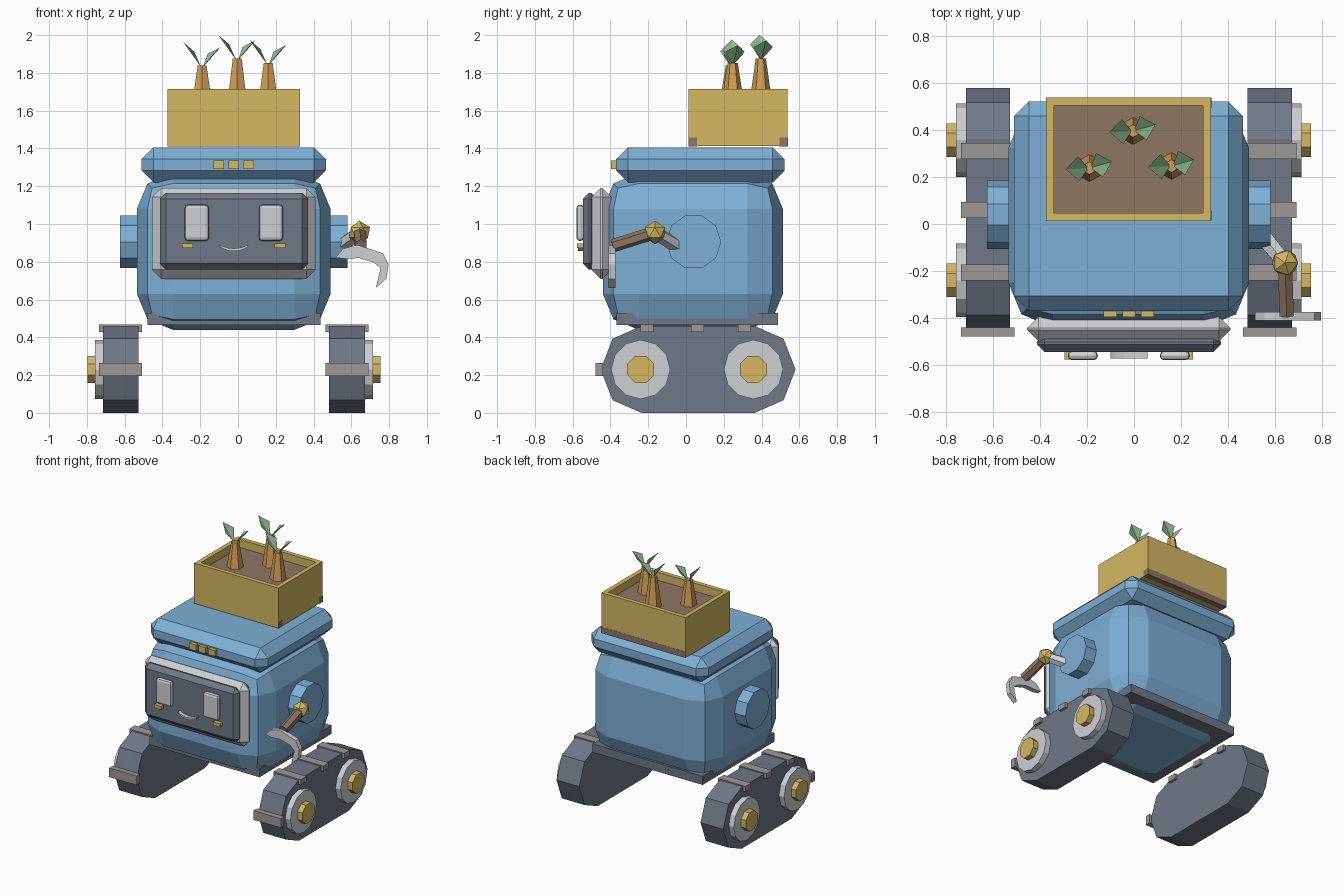
import bpy, bmesh, math
from mathutils import Vector, Matrix

if "Cube" in bpy.data.objects:
    bpy.data.objects.remove(bpy.data.objects["Cube"])


def mat(name, r, g, b):
    def lin(c):
        c /= 255
        return c / 12.92 if c <= 0.04045 else ((c + 0.055) / 1.055) ** 2.4
    m = bpy.data.materials.new(name)
    m.diffuse_color = (lin(r), lin(g), lin(b), 1)
    m.use_nodes = True
    m.node_tree.nodes["Principled BSDF"].inputs["Base Color"].default_value = m.diffuse_color
    return m


BLUE = mat("body blue", 126, 176, 214)
GOLD = mat("warm gold", 211, 184, 98)
DARK = mat("slate grey", 110, 120, 134)
SILVER = mat("light silver", 206, 209, 213)
BROWN = mat("soil brown", 143, 118, 97)
PAD = mat("warm grey", 158, 153, 149)
ORANGE = mat("carrot orange", 212, 160, 88)
GREEN = mat("leaf green", 145, 192, 145)
CX = -0.022  # centre plane of the robot


def finish(name, bm, *mats):
    bmesh.ops.recalc_face_normals(bm, faces=bm.faces)
    me = bpy.data.meshes.new(name)
    bm.to_mesh(me)
    bm.free()
    for m in mats:
        me.materials.append(m)
    ob = bpy.data.objects.new(name, me)
    bpy.context.collection.objects.link(ob)
    return ob


def box_bm(x, y, z, bevel=0, seg=1):
    bm = bmesh.new()
    bmesh.ops.create_cube(bm, size=1)
    for v in bm.verts:
        v.co = [(a + b) / 2 + c * (b - a) for (a, b), c in zip((x, y, z), v.co)]
    if bevel:
        bmesh.ops.bevel(bm, geom=bm.edges[:], offset=bevel, segments=seg,
                        profile=0.5, affect='EDGES')
    return bm


def box(name, x, y, z, m, bevel=0, seg=1):
    return finish(name, box_bm(x, y, z, bevel, seg), m)


def prism(name, pts, axis, lo, hi, m):
    """Extrude a 2D outline along 'x' (points are y,z) or 'y' (points are x,z)."""
    bm = bmesh.new()
    rings = []
    for t in (lo, hi):
        rings.append([bm.verts.new((t, u, v) if axis == 'x' else (u, t, v)) for u, v in pts])
    n = len(pts)
    bm.faces.new(rings[0])
    bm.faces.new(rings[1])
    for i in range(n):
        j = (i + 1) % n
        bm.faces.new((rings[0][i], rings[0][j], rings[1][j], rings[1][i]))
    return finish(name, bm, m)


def ngon(cy, cz, r, n, turn=0.0):
    return [(cy + r * math.cos(turn + math.tau * i / n),
             cz + r * math.sin(turn + math.tau * i / n)) for i in range(n)]


def rod(name, p, q, r1, r2, n, m):
    p, q = Vector(p), Vector(q)
    bm = bmesh.new()
    mx = Matrix.Translation((p + q) / 2) @ (q - p).to_track_quat('Z', 'Y').to_matrix().to_4x4()
    bmesh.ops.create_cone(bm, cap_ends=True, segments=n, radius1=r1, radius2=r2,
                          depth=(q - p).length, matrix=mx)
    return finish(name, bm, m)


# Body, base plate and lid
box("body", (-0.535, 0.49), (-0.44, 0.513), (0.44, 1.27), BLUE, 0.19, 2)
box("base_plate", (-0.48, 0.436), (-0.367, 0.488), (0.465, 0.53), DARK)
box("lid", (-0.51, 0.465), (-0.37, 0.522), (1.22, 1.406), BLUE, 0.063)
for i in (-1, 0, 1):
    x = CX + 0.079 * i
    box("lid_button", (x - 0.028, x + 0.028), (-0.397, -0.34), (1.29, 1.335), GOLD)

# Face: frame, screen, eyes, cheeks and smile
box("face_frame", (-0.455, 0.41), (-0.5, -0.395), (0.71, 1.19), SILVER, 0.048)
box("face_screen", (-0.413, 0.37), (-0.545, -0.47), (0.758, 1.165), DARK, 0.032)
for s in (-1, 1):
    x = CX + 0.196 * s
    box("eye", (x - 0.064, x + 0.064), (-0.58, -0.54), (0.91, 1.102), SILVER, 0.018, 2)
    x = CX + 0.245 * s
    box("cheek", (x - 0.029, x + 0.029), (-0.576, -0.54), (0.872, 0.897), GOLD)
arc = [i / 4 for i in range(-4, 5)]
smile = [(CX + 0.079 * t, 0.871 + 0.02 * t * t) for t in arc]
smile += [(CX + 0.07 * t, 0.856 + 0.02 * t * t) for t in reversed(arc)]
prism("smile", smile, 'y', -0.573, -0.54, SILVER)

# Shoulder discs and track units on both sides
for s in (-1, 1):
    def span(a, b):
        return sorted((CX + s * a, CX + s * b))
    prism("shoulder_disc", ngon(0.04, 0.905, 0.146, 10), 'x', *span(0.45, 0.603), BLUE)
    belt = []
    for cy, start in ((0.363, -90), (-0.235, 90)):
        for k in range(5):
            a = math.radians(start + 45 * k)
            belt.append((cy + 0.217 * math.cos(a), 0.23 + 0.23 * math.sin(a)))
    prism("track_belt", belt, 'x', *span(0.505, 0.694), DARK)
    for cy in (-0.24, 0.357):
        prism("wheel", ngon(cy, 0.23, 0.157, 12), 'x', *span(0.68, 0.736), SILVER)
        prism("wheel_hub", ngon(cy, 0.23, 0.077, 8, math.pi / 8), 'x', *span(0.72, 0.776), GOLD)
    for y in (-0.207, 0.06, 0.31):
        box("track_pad", span(0.486, 0.714), (y - 0.034, y + 0.034), (0.427, 0.467), PAD)
    box("track_pad_front", span(0.486, 0.714), (-0.48, -0.44), (0.196, 0.265), PAD)

# Single arm with elbow ball and hooked claw
elbow = (0.643, -0.165, 0.955)
rod("upper_arm", (0.53, -0.03, 0.872), elbow, 0.042, 0.036, 6, SILVER)
rod("forearm", elbow, (0.65, -0.388, 0.885), 0.035, 0.035, 6, BROWN)
bm = bmesh.new()
bmesh.ops.create_icosphere(bm, subdivisions=1, radius=0.062, matrix=Matrix.Translation(elbow))
finish("elbow", bm, GOLD)
claw = [(0.515, 0.822), (0.556, 0.869), (0.63, 0.89), (0.704, 0.866), (0.768, 0.845),
        (0.797, 0.785), (0.785, 0.71), (0.73, 0.662), (0.755, 0.765), (0.72, 0.797),
        (0.64, 0.82), (0.575, 0.815)]
prism("claw", claw, 'y', -0.41, -0.374, SILVER)

# Planter box with recessed soil, on two skids
bm = box_bm((-0.374, 0.328), (0.013, 0.538), (1.412, 1.714))
top = max(bm.faces, key=lambda f: f.calc_center_median().z)
bmesh.ops.inset_region(bm, faces=[top], thickness=0.047)
soil = bmesh.ops.extrude_discrete_faces(bm, faces=[top])["faces"][0]
soil.material_index = 1
bmesh.ops.translate(bm, verts=soil.verts[:], vec=(0, 0, -0.06))
finish("planter", bm, GOLD, BROWN)
for y0, y1 in ((0.014, 0.058), (0.494, 0.539)):
    box("planter_skid", (-0.373, 0.329), (y0, y1), (1.411, 1.458), BROWN)

# Carrots, each with two folded leaves
for x, y, z in ((-0.19, 0.238, 1.84), (-0.004, 0.396, 1.877), (0.16, 0.247, 1.853)):
    rod("carrot", (x, y, 1.64), (x, y, z), 0.06, 0.027, 6, ORANGE)
    for s, rise, yaw in ((-1, 0.123, 0.05), (1, 0.095, 0.28)):
        bm = bmesh.new()
        pts = [(0.005, 0, -0.01), (0.045, -0.053, 0.5 * rise + 0.012), (0.1, 0, rise),
               (0.045, 0.053, 0.5 * rise + 0.012)]
        turn = Matrix.Rotation(yaw, 3, 'Z')
        v = [bm.verts.new(turn @ Vector((s * a, b, c)) + Vector((x, y, z))) for a, b, c in pts]
        bm.faces.new((v[0], v[1], v[2]))
        bm.faces.new((v[0], v[2], v[3]))
        finish("leaf", bm, GREEN)
